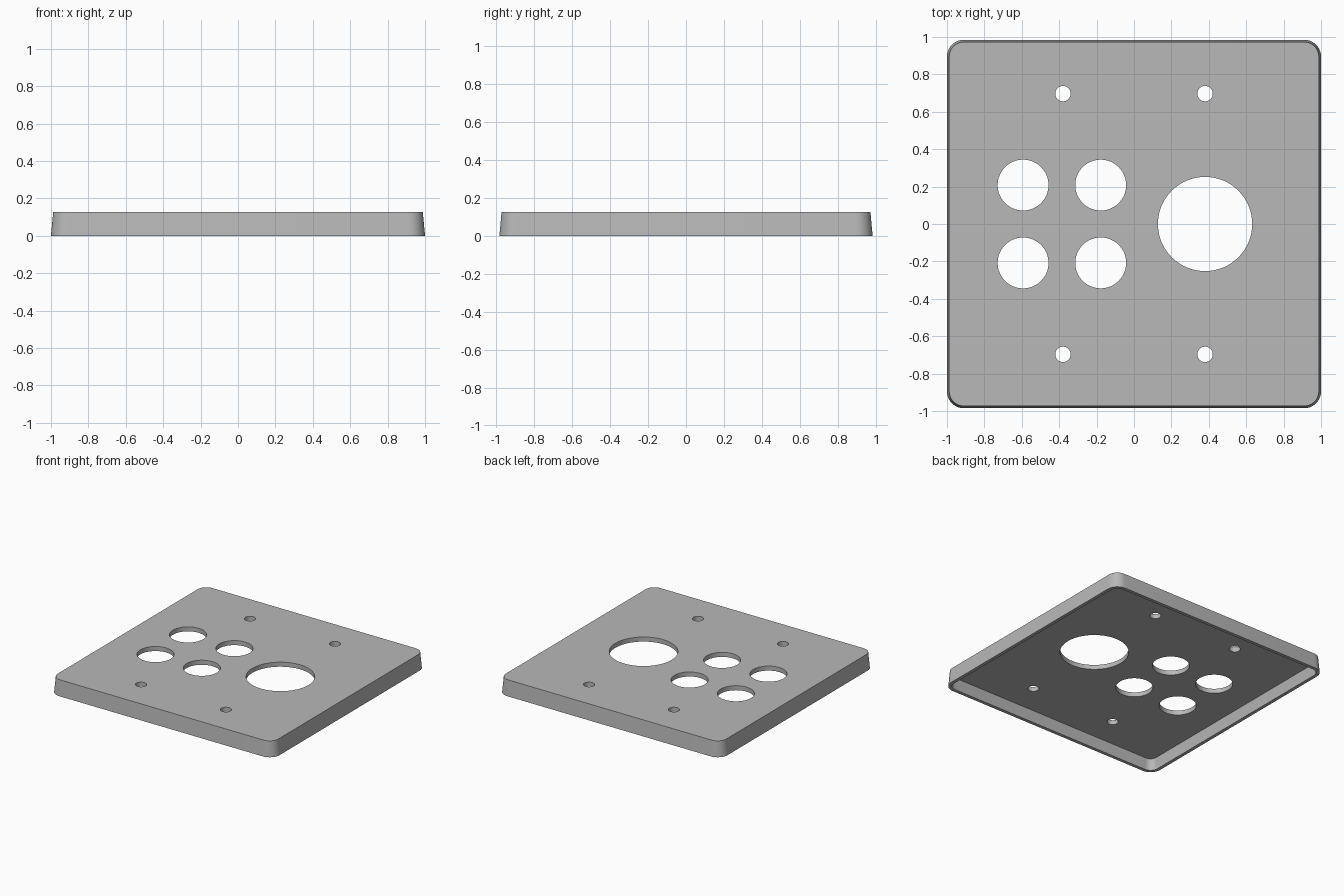
import bpy, bmesh
from math import cos, sin, pi, radians

if "Cube" in bpy.data.objects:
    bpy.data.objects.remove(bpy.data.objects["Cube"], do_unlink=True)

HALF_X, HALF_Y, HEIGHT = 1.0, 0.985, 0.127
SKIN = 0.037      # thickness of the face
RIM = 0.027       # thickness of the side walls
TAPER = 0.012     # how far the sides lean in
CORNER = 0.09

grey = bpy.data.materials.new("plate_grey")
grey.use_nodes = True
colour = (0.48, 0.48, 0.48, 1)
grey.diffuse_color = colour
grey.node_tree.nodes["Principled BSDF"].inputs["Base Color"].default_value = colour


def rounded_ring(bm, inset, z, steps=10):
    """Ring of vertices around a rounded rectangle."""
    r = CORNER - inset
    ring = []
    for k, (sx, sy) in enumerate([(1, 1), (-1, 1), (-1, -1), (1, -1)]):
        for i in range(steps + 1):
            a = (k + i / steps) * pi / 2
            x = sx * (HALF_X - CORNER) + r * cos(a)
            y = sy * (HALF_Y - CORNER) + r * sin(a)
            ring.append(bm.verts.new((x, y, z)))
    return ring


def finish(bm, name):
    bmesh.ops.recalc_face_normals(bm, faces=bm.faces)
    mesh = bpy.data.meshes.new(name)
    bm.to_mesh(mesh)
    bm.free()
    obj = bpy.data.objects.new(name, mesh)
    bpy.context.collection.objects.link(obj)
    mesh.materials.append(grey)
    return obj


# Hollow tapered shell: face, outer wall, rim, inner wall, underside
bm = bmesh.new()
rings = [rounded_ring(bm, TAPER, HEIGHT),
         rounded_ring(bm, 0, 0),
         rounded_ring(bm, RIM, 0),
         rounded_ring(bm, RIM + TAPER, HEIGHT - SKIN)]
for a, b in zip(rings, rings[1:]):
    for i in range(len(a)):
        j = (i + 1) % len(a)
        bm.faces.new((a[i], a[j], b[j], b[i]))
bm.faces.new(rings[0])
bm.faces.new(rings[-1])
plate = finish(bm, "wall_plate")

# Openings: one large, four medium in a square, four screw holes
holes = [(0.38, 0, 0.252)]
holes += [(x, y, 0.136) for x in (-0.593, -0.178) for y in (-0.208, 0.208)]
holes += [(x, y, 0.041) for x in (-0.38, 0.38) for y in (-0.697, 0.697)]
bm = bmesh.new()
for x, y, r in holes:
    made = bmesh.ops.create_cone(bm, cap_ends=True, segments=64,
                                 radius1=r, radius2=r, depth=0.4)
    bmesh.ops.translate(bm, verts=made["verts"], vec=(x, y, HEIGHT))
cutter = finish(bm, "hole_cutter")
cutter.hide_render = True

cut = plate.modifiers.new("holes", "BOOLEAN")
cut.operation = "DIFFERENCE"
cut.solver = "EXACT"
cut.object = cutter

# Apply the cut, drop the cutter and smooth the curved walls
bpy.ops.object.select_all(action="DESELECT")
bpy.context.view_layer.objects.active = plate
plate.select_set(True)
bpy.ops.object.modifier_apply(modifier=cut.name)
bpy.data.objects.remove(cutter, do_unlink=True)
bpy.ops.object.shade_smooth_by_angle(angle=radians(30))
